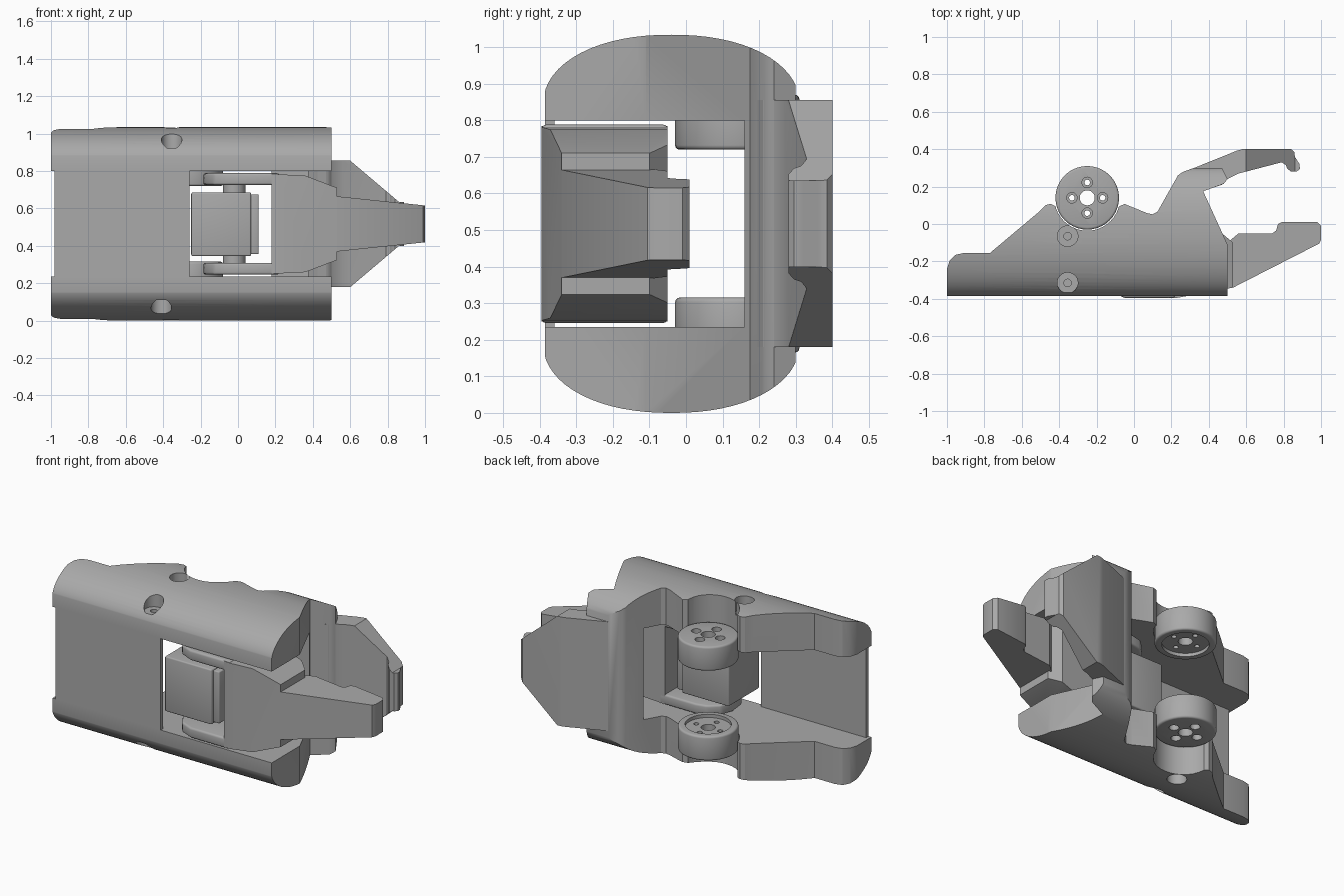
import bpy, bmesh, math
from mathutils import Vector

if "Cube" in bpy.data.objects:
    bpy.data.objects.remove(bpy.data.objects["Cube"])

grey = bpy.data.materials.new("matte grey")
grey.use_nodes = True
COLOR = (0.4, 0.4, 0.4, 1)
grey.diffuse_color = COLOR
grey.node_tree.nodes["Principled BSDF"].inputs["Base Color"].default_value = COLOR
MID = 0.517


def prism(name, pts, axis, lo, hi, bevel=0.0):
    """Extrude a flat outline along one axis."""
    place = {"x": lambda a, b, c: (c, a, b),
             "y": lambda a, b, c: (a, c, b),
             "z": lambda a, b, c: (a, b, c)}[axis]
    bm = bmesh.new()
    face = bm.faces.new([bm.verts.new(place(a, b, lo)) for a, b in pts])
    out = bmesh.ops.extrude_face_region(bm, geom=[face])
    new = [g for g in out["geom"] if isinstance(g, bmesh.types.BMVert)]
    bmesh.ops.translate(bm, verts=new, vec=Vector(place(0, 0, hi - lo)))
    bmesh.ops.recalc_face_normals(bm, faces=bm.faces)
    if bevel:
        edges = [e for e in bm.edges if e.calc_face_angle(0) > 0.5]
        bmesh.ops.bevel(bm, geom=edges, offset=bevel, segments=3,
                        profile=0.5, affect="EDGES", clamp_overlap=True)
    mesh = bpy.data.meshes.new(name)
    bm.to_mesh(mesh)
    bm.free()
    mesh.materials.append(grey)
    ob = bpy.data.objects.new(name, mesh)
    bpy.context.scene.collection.objects.link(ob)
    return ob


def box(name, x0, x1, y0, y1, z0, z1, bevel=0.0):
    return prism(name, [(x0, y0), (x1, y0), (x1, y1), (x0, y1)], "z", z0, z1, bevel)


def disc(name, x, y, r, z0, z1, bevel=0.0, n=40):
    ring = [(x + r * math.cos(2 * math.pi * i / n), y + r * math.sin(2 * math.pi * i / n))
            for i in range(n)]
    return prism(name, ring, "z", z0, z1, bevel)


def combine(target, tools, op="DIFFERENCE"):
    """Apply booleans and remove the tools."""
    for t in tools:
        m = target.modifiers.new("cut", "BOOLEAN")
        m.operation, m.solver, m.object = op, "EXACT", t
        bpy.context.view_layer.update()
        dg = bpy.context.evaluated_depsgraph_get()
        mesh = bpy.data.meshes.new_from_object(target.evaluated_get(dg))
        target.modifiers.clear()
        target.data = mesh
        bpy.data.objects.remove(t)


def sym(half):
    """Close an outline by mirroring its second coordinate about mid height."""
    return half + [(a, 2 * MID - b) for a, b in reversed(half)]


# Shell: plan outline trimmed by a rounded cross-section
plan = [(-1, -0.385), (-1, -0.24), (-0.985, -0.195), (-0.955, -0.165), (-0.91, -0.155),
        (-0.77, -0.155), (-0.5, 0.072), (-0.475, 0.1), (-0.445, 0.108), (-0.41, 0.09),
        (-0.25, 0.06), (-0.09, 0.09), (-0.05, 0.107), (0.07, 0.058), (0.1, 0.052), (0.125, 0.065),
        (0.235, 0.26), (0.26, 0.278), (0.32, 0.3), (0.47, 0.3), (0.5, 0.24), (0.48, 0.215),
        (0.37, 0.175), (0.5, -0.11), (0.5, -0.385)]
shell = prism("shell", plan, "z", -0.1, 1.2)
arc = []
for i in range(33):
    t = -math.cos(math.pi * i / 32)
    arc.append((-0.04 + 0.35 * t, 0.85 + 0.184 * math.sqrt(max(0, 1 - abs(t) ** 2.2))))
combine(shell, [prism("section", sym(arc), "x", -1.2, 0.7)], "INTERSECT")

cuts = [box("cavity", -1.1, 0.7, -0.36, 0.16, 0.235, 0.80),
        box("front_window", -0.26, 0.7, -0.5, -0.3, 0.235, 0.80),
        box("end_recess", -1.1, -0.98, -0.5, -0.3, 0.235, 0.80),
        disc("seat_cut", -0.25, 0.14, 0.176, -0.1, 1.2)]
# Screw holes with a stepped head recess
for x, y, lo, hi in [(-0.355, -0.065, 0.95, 1.1), (-0.355, -0.315, 0.92, 1.1),
                     (-0.36, -0.065, -0.1, 0.08), (-0.41, -0.315, -0.1, 0.11)]:
    cuts.append(disc("head_cut", x, y, 0.055, lo, hi))
    cuts.append(disc("shaft_cut", x, y, 0.02, lo - 0.06, hi + 0.03))
combine(shell, cuts)

# Horn discs with their screw patterns
parts = [shell]
for name, z0, z1, face in [("upper_horn", 0.72, 0.87, 1), ("lower_horn", 0.165, 0.315, -1)]:
    horn = disc(name, -0.25, 0.14, 0.17, z0, z1, 0.012)
    holes = [disc("hub_cut", -0.25, 0.14, 0.04, 0, 1.1)]
    for k in range(4):
        a = math.pi / 2 * k
        x, y = -0.25 + 0.082 * math.cos(a), 0.14 + 0.082 * math.sin(a)
        holes.append(disc("bolt_cut", x, y, 0.015, 0, 1.1, n=20))
        lo = z1 - 0.04 if face > 0 else z0 - 0.04
        holes.append(disc("bolt_head_cut", x, y, 0.028, lo, lo + 0.08, n=20))
    inner = z0 if face > 0 else z1
    holes.append(disc("inner_recess", -0.25, 0.14, 0.13, inner - 0.02, inner + 0.02))
    combine(horn, holes)
    parts.append(horn)

# Fixed jaw: hooked plate narrowing to the tip
hook = [(0.26, 0.275), (0.55, 0.392), (0.58, 0.4), (0.84, 0.4), (0.858, 0.385), (0.86, 0.36),
        (0.885, 0.32), (0.887, 0.295), (0.87, 0.28), (0.84, 0.28), (0.82, 0.295), (0.812, 0.315),
        (0.79, 0.33), (0.56, 0.27), (0.49, 0.235), (0.47, 0.21), (0.38, 0.18), (0.33, 0.2)]
fixed_jaw = prism("fixed_jaw", hook, "z", 0.18, 0.855)
combine(fixed_jaw, [prism("jaw_trim", sym([(0.2, 0.855), (0.6, 0.855), (0.86, 0.635), (0.95, 0.635)]),
                          "y", 0, 0.6)], "INTERSECT")
parts.append(fixed_jaw)

# Moving jaw: tapered block, forked arms and finger
block = prism("moving_jaw_block", [(0.18, -0.395), (0.23, -0.395), (0.53, -0.34), (0.53, -0.1),
                                   (0.47, -0.05), (0.18, -0.05)], "z", 0.2, 0.85)
combine(block, [prism("block_trim", sym([(0.1, 0.788), (0.36, 0.775), (0.53, 0.71), (0.6, 0.71)]),
                      "y", -0.6, 0.2)], "INTERSECT")
parts.append(block)
arm = [(0.22, -0.395), (-0.05, -0.395), (-0.13, -0.36), (-0.175, -0.29), (-0.185, -0.2),
       (-0.16, -0.12), (-0.1, -0.065), (-0.03, -0.05), (0.22, -0.05)]
for name, z0, z1 in [("upper_arm", 0.725, 0.788), ("lower_arm", 0.246, 0.309)]:
    parts.append(prism(name, arm, "z", z0, z1, 0.012))

finger_side = [(0.5, -0.34), (0.53, -0.34), (0.99, -0.105), (1, -0.085), (1, -0.01), (0.98, 0.01),
               (0.79, 0.01), (0.77, 0), (0.76, -0.035), (0.74, -0.05), (0.56, -0.05),
               (0.535, -0.07), (0.5, -0.1)]
finger = prism("moving_finger", finger_side, "z", 0.3, 0.75)
combine(finger, [prism("finger_trim", sym([(0.4, 0.678), (1.1, 0.605)]), "y", -0.6, 0.2)], "INTERSECT")
parts.append(finger)

# Drive unit held between the arms
parts.append(box("drive_unit", -0.25, 0.07, -0.36, -0.06, 0.345, 0.685, 0.008))
parts.append(box("drive_cover", 0.065, 0.11, -0.34, -0.07, 0.355, 0.675, 0.006))
parts.append(disc("drive_shaft", -0.02, -0.21, 0.06, 0.3, 0.735))

# Smooth the curved walls, keep the sharp edges
bpy.context.view_layer.update()
bpy.ops.object.select_all(action="DESELECT")
for p in parts:
    p.select_set(True)
bpy.context.view_layer.objects.active = shell
bpy.ops.object.shade_smooth_by_angle(angle=math.radians(32))
